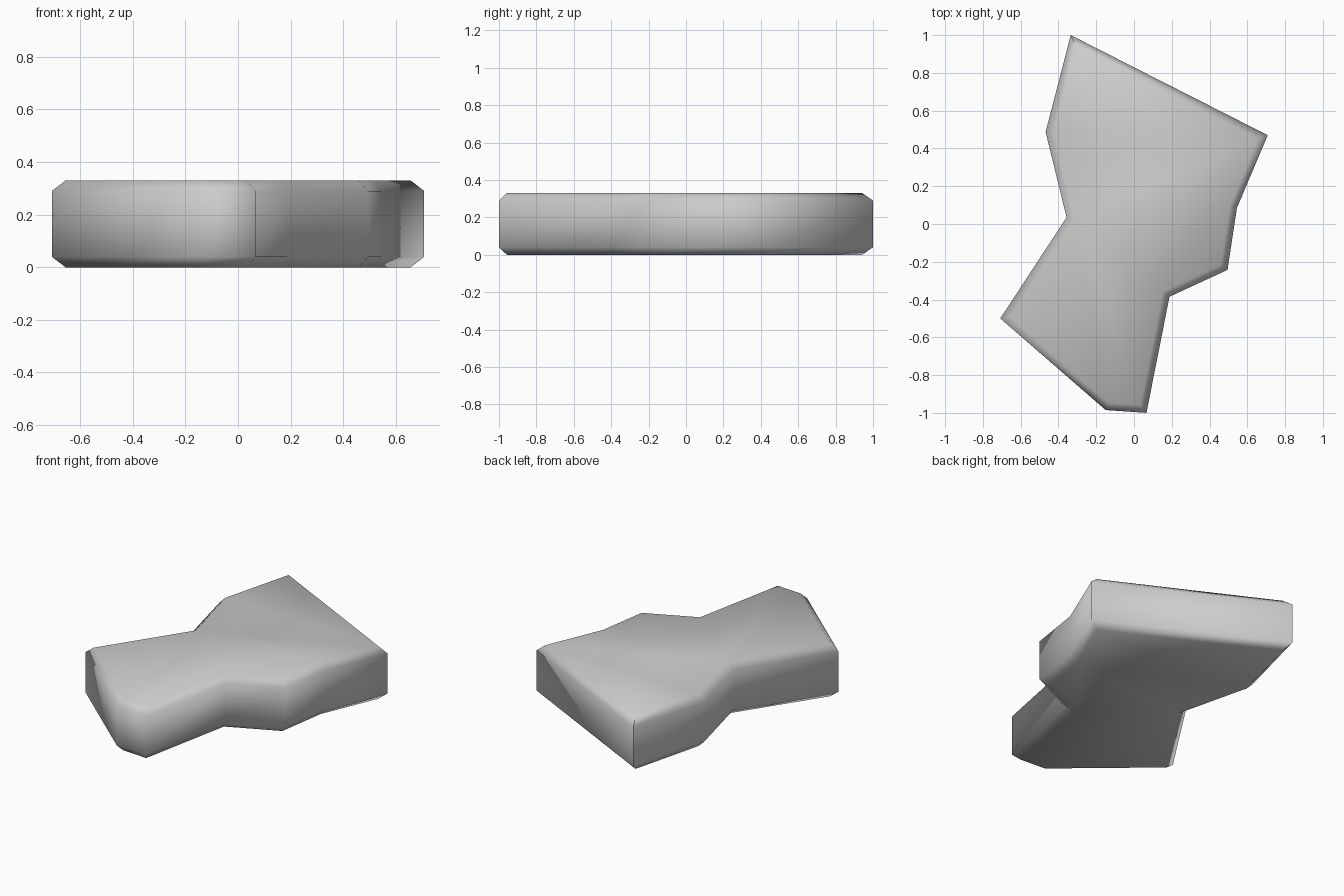
import bpy, bmesh, math

if "Cube" in bpy.data.objects:
    bpy.data.objects.remove(bpy.data.objects["Cube"])

HEIGHT, CHAMFER = 0.33, 0.04
# Outline seen from above, counter-clockwise
OUTLINE = [(-0.335, 1.0), (-0.468, 0.487), (-0.357, 0.035), (-0.708, -0.50),
           (-0.15, -0.985), (0.066, -1.0), (0.188, -0.385), (0.495, -0.243),
           (0.545, 0.085), (0.708, 0.47)]

# Stone slab: extruded outline with chamfered top and bottom rims
bm = bmesh.new()
base = bm.faces.new([bm.verts.new((x, y, 0)) for x, y in OUTLINE])
ext = bmesh.ops.extrude_face_region(bm, geom=[base], use_keep_orig=True)
top = [v for v in ext["geom"] if isinstance(v, bmesh.types.BMVert)]
bmesh.ops.translate(bm, verts=top, vec=(0, 0, HEIGHT))
bmesh.ops.recalc_face_normals(bm, faces=bm.faces[:])
rims = [e for e in bm.edges if abs(e.verts[0].co.z - e.verts[1].co.z) < 1e-5]
bmesh.ops.bevel(bm, geom=rims, offset=CHAMFER, offset_type='OFFSET',
                segments=1, affect='EDGES', profile=0.5)
bmesh.ops.recalc_face_normals(bm, faces=bm.faces[:])

mesh = bpy.data.meshes.new("stone_slab")
bm.to_mesh(mesh)
bm.free()
slab = bpy.data.objects.new("stone_slab", mesh)
bpy.context.collection.objects.link(slab)

# Plain grey colour
grey = bpy.data.materials.new("light grey")
grey.diffuse_color = (0.6, 0.61, 0.6, 1)
grey.use_nodes = True
grey.node_tree.nodes["Principled BSDF"].inputs["Base Color"].default_value = grey.diffuse_color
mesh.materials.append(grey)

# Smooth shading, keeping steep corners sharp
bpy.context.view_layer.objects.active = slab
slab.select_set(True)
bpy.ops.object.shade_smooth_by_angle(angle=math.radians(60))
